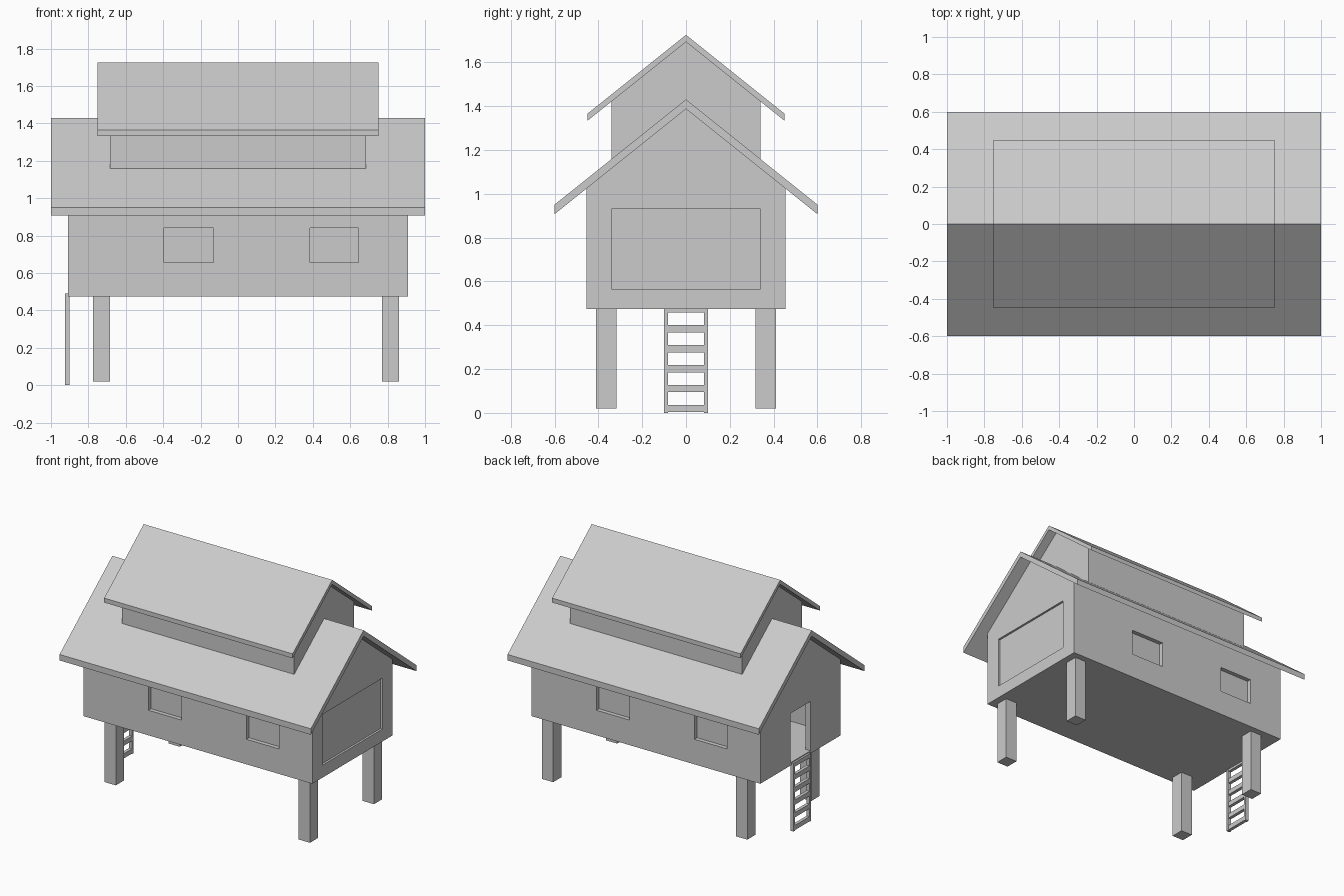
import bpy, bmesh

if "Cube" in bpy.data.objects:
    bpy.data.objects.remove(bpy.data.objects["Cube"])


def prism(name, profile, x0, x1):
    """Extrude a (y, z) outline along x."""
    bm = bmesh.new()
    face = bm.faces.new([bm.verts.new((x0, y, z)) for y, z in profile])
    out = bmesh.ops.extrude_face_region(bm, geom=[face])
    verts = [g for g in out["geom"] if isinstance(g, bmesh.types.BMVert)]
    bmesh.ops.translate(bm, vec=(x1 - x0, 0, 0), verts=verts)
    bmesh.ops.recalc_face_normals(bm, faces=bm.faces)
    mesh = bpy.data.meshes.new(name)
    bm.to_mesh(mesh)
    bm.free()
    obj = bpy.data.objects.new(name, mesh)
    bpy.context.collection.objects.link(obj)
    return obj


def box(name, x0, x1, y0, y1, z0, z1):
    return prism(name, [(y0, z0), (y1, z0), (y1, z1), (y0, z1)], x0, x1)


def carve(target, cutter):
    mod = target.modifiers.new("cut", 'BOOLEAN')
    mod.operation = 'DIFFERENCE'
    mod.solver = 'EXACT'
    mod.object = cutter
    bpy.context.view_layer.objects.active = target
    bpy.ops.object.modifier_apply(modifier=mod.name)
    bpy.data.objects.remove(cutter)


SLOPE = 0.8


def gable(half, base, ridge):
    eave = ridge - SLOPE * half
    return [(-half, base), (half, base), (half, eave), (0, ridge), (-half, eave)]


def roof(name, half_x, half_y, ridge, thick):
    top = ridge - SLOPE * half_y
    prism(name, [(-half_y, top - thick), (0, ridge - thick), (half_y, top - thick),
                 (half_y, top), (0, ridge), (-half_y, top)], -half_x, half_x)


# Hollow main house
walls = prism("house_walls", gable(0.455, 0.475, 1.387), -0.91, 0.91)
carve(walls, prism("room", gable(0.415, 0.495, 1.35), -0.87, 0.87))

# Doorway at the left end, shallow panel at the right end
carve(walls, box("doorway", -1.0, -0.8, -0.114, 0.114, 0.495, 0.85))
carve(walls, box("end_panel", 0.895, 1.0, -0.34, 0.34, 0.565, 0.93))

# Recessed windows; the back is the front turned half way round
for x0, x1 in ((-0.395, -0.13), (0.385, 0.645)):
    carve(walls, box("front_window", x0, x1, -0.6, -0.425, 0.655, 0.84))
    carve(walls, box("back_window", -x1, -x0, 0.425, 0.6, 0.655, 0.84))

# Roofs
roof("main_roof", 1.0, 0.6, 1.43, 0.043)
roof("upper_roof", 0.75, 0.45, 1.725, 0.032)

# Upper storey sitting astride the main roof
low = 1.42 - SLOPE * 0.34
high = 1.694 - SLOPE * 0.34
prism("upper_storey", [(-0.34, low), (0, 1.42), (0.34, low),
                       (0.34, high), (0, 1.694), (-0.34, high)], -0.685, 0.685)

# Stilts
for x0 in (-0.775, 0.77):
    for y0 in (-0.41, 0.317):
        box("leg", x0, x0 + 0.09, y0, y0 + 0.093, 0.02, 0.48)

# Ladder below the door
for y0 in (-0.1, 0.083):
    box("ladder_rail", -0.925, -0.9, y0, y0 + 0.017, 0, 0.49)
for i in range(6):
    z = 0.003 + i * 0.0912
    box("ladder_rung", -0.924, -0.901, -0.084, 0.084, z, min(z + 0.034, 0.489))
